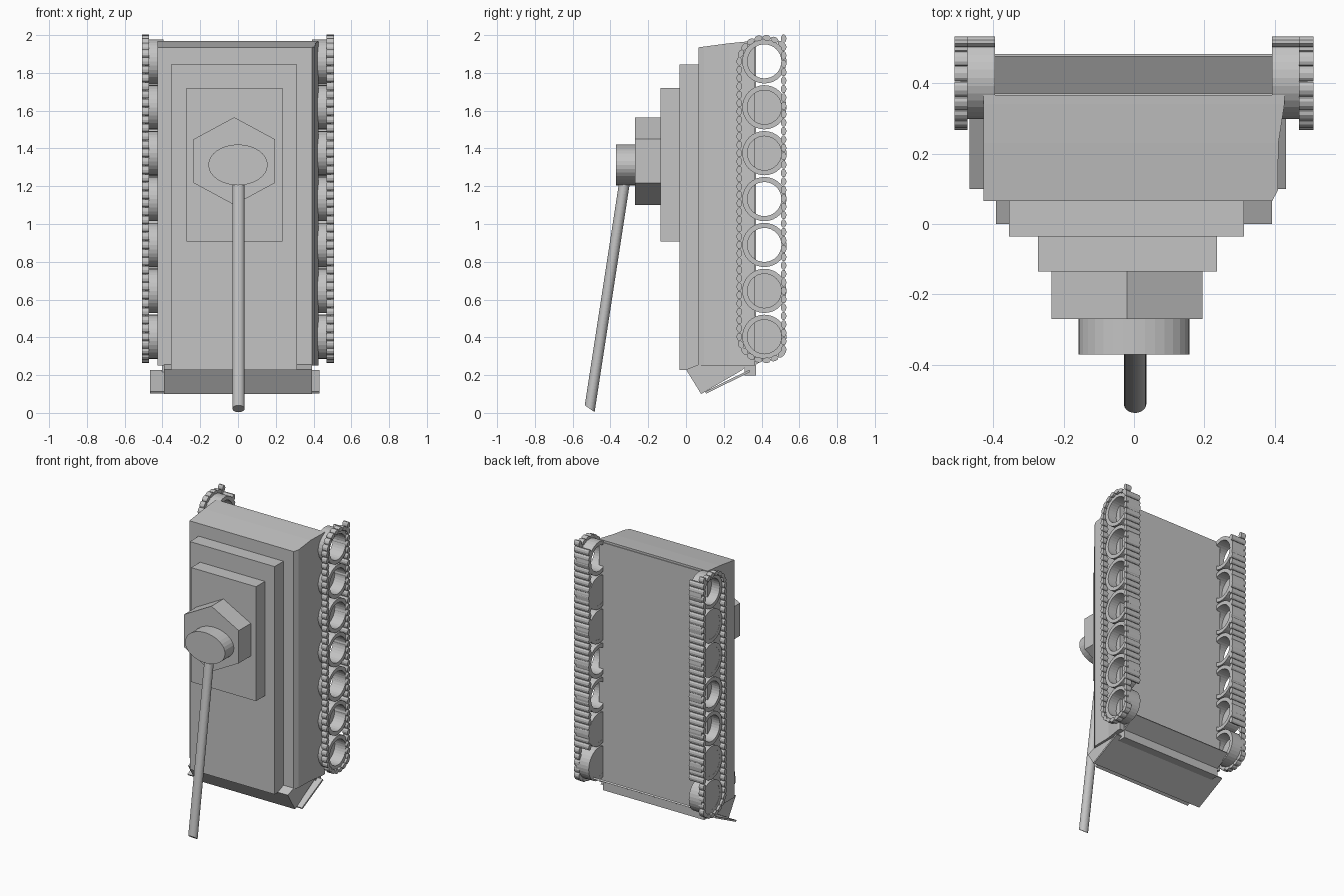
import bpy, bmesh
from math import sin, cos, pi, radians

cube = bpy.data.objects.get("Cube")
if cube:
    bpy.data.objects.remove(cube, do_unlink=True)

grey = bpy.data.materials.new("plain grey")
grey.use_nodes = True
COLOR = (0.55, 0.55, 0.55, 1)
grey.diffuse_color = COLOR
grey.node_tree.nodes["Principled BSDF"].inputs["Base Color"].default_value = COLOR


def finish(name, bm):
    bmesh.ops.recalc_face_normals(bm, faces=bm.faces)
    mesh = bpy.data.meshes.new(name)
    bm.to_mesh(mesh)
    bm.free()
    mesh.materials.append(grey)
    obj = bpy.data.objects.new(name, mesh)
    bpy.context.collection.objects.link(obj)


def loft(bm, rings, closed=False):
    """Skin equal rings of points; cap the ends, or join last to first."""
    rows = [[bm.verts.new(p) for p in ring] for ring in rings]
    n = len(rows[0])
    pairs = list(zip(rows, rows[1:] + rows[:1])) if closed else list(zip(rows, rows[1:]))
    for a, b in pairs:
        for i in range(n):
            j = (i + 1) % n
            bm.faces.new((a[i], a[j], b[j], b[i]))
    if not closed:
        bm.faces.new(rows[0])
        bm.faces.new(rows[-1])


def ellipse(n, ra, rb, start=0):
    return [(ra * cos(start + 2 * pi * i / n), rb * sin(start + 2 * pi * i / n))
            for i in range(n)]


def side_profile(name, x0, x1, pts):
    """Extrude a (y, z) outline across x."""
    bm = bmesh.new()
    loft(bm, [[(x, y, z) for y, z in pts] for x in (x0, x1)])
    finish(name, bm)


def face_profile(name, y0, y1, pts):
    """Extrude an (x, z) outline along y."""
    bm = bmesh.new()
    loft(bm, [[(x, y, z) for x, z in pts] for y in (y0, y1)])
    finish(name, bm)


def rect(x0, x1, z0, z1):
    return [(x0, z0), (x1, z0), (x1, z1), (x0, z1)]


# Upper hull: cross-sections stepping back from the deck, flaring on one side
bm = bmesh.new()
loft(bm, [[(x, y, z) for x, z in rect(-0.427, right, 0.25, top)]
          for y, right, top in ((0.065, 0.392, 1.935), (0.095, 0.408, 1.939),
                                (0.23, 0.41, 1.957), (0.34, 0.427, 1.968),
                                (0.366, 0.427, 1.97))])
finish("upper_hull", bm)

# Belly, its lower lip, nose and front plate
side_profile("belly", -0.402, 0.392,
             [(0.31, 0.198), (0.31, 1.96), (0.37, 1.955), (0.37, 0.198)])
side_profile("belly_lip", -0.402, 0.392,
             [(0.36, 0.25), (0.36, 0.262), (0.475, 0.33), (0.482, 0.32)])
side_profile("nose", -0.392, 0.392,
             [(0, 0.23), (0.065, 0.255), (0.32, 0.25), (0.3, 0.228), (0.08, 0.1)])
side_profile("front_plate", -0.467, 0.432,
             [(0.1, 0.112), (0.107, 0.102), (0.34, 0.217), (0.335, 0.228)])

# Stepped deck and turret
face_profile("deck_step_lower", -0.035, 0.07, rect(-0.354, 0.312, 0.228, 1.845))
face_profile("deck_step_upper", -0.135, -0.03, rect(-0.273, 0.236, 0.908, 1.72))
face_profile("turret", -0.27, -0.13,
             [(x - 0.02, z + 1.333) for x, z in ellipse(6, 0.248, 0.232, pi / 2)])
face_profile("turret_cap", -0.37, -0.265,
             [(x, z + 1.313) for x, z in ellipse(32, 0.157, 0.108)])

# Gun barrel, sheared at the muzzle
bm = bmesh.new()
loft(bm, [[(x + 0.003, cy + d, cz - 0.7 * d) for x, d in ellipse(32, 0.032, 0.026)]
          for cy, cz in ((-0.51, 0.022), (-0.318, 1.27))])
finish("gun_barrel", bm)

# Road wheels: open hoops, some with a disc on the same side
WHEEL_Y, PITCH, TOP, LOW = 0.415, 0.243, 1.861, 0.403
CAPPED = (1, 2, 5, 6)


def wheel(name, x0, x1, z, capped):
    bm = bmesh.new()
    section = [(x0, 0.117), (x1, 0.117), (x1, 0.09), (x0, 0.09)]
    loft(bm, [[(x, WHEEL_Y + r * c, z + r * s) for x, r in section]
              for c, s in ellipse(32, 1, 1)], closed=True)
    if capped:
        loft(bm, [[(x, WHEEL_Y + c, z + s) for c, s in ellipse(32, 0.1, 0.1)]
                  for x in (x0 + 0.001, x0 + 0.015)])
    finish(name, bm)


def link(bm, x0, x1, y, z, angle=0):
    ca, sa = cos(angle), sin(angle)
    loft(bm, [[(x, y + a * ca - b * sa, z + a * sa + b * ca)
               for a, b in ellipse(10, 0.015, 0.022)] for x in (x0, x1)])


def track(name, inner, mid, outer):
    bm = bmesh.new()
    narrow, wide = sorted((mid, outer)), sorted((inner, outer))
    steps = 34
    for i in range(steps):             # run beside the hull
        link(bm, *narrow, 0.282, LOW + (TOP - LOW) * i / (steps - 1))
    for i in range(38):                # ground run, wide between the end wheels
        z = 0.335 + 0.0445 * i
        link(bm, *(wide if 0.52 < z < 1.95 else narrow), 0.517, z)
    for k in range(1, 8):              # end curves
        a = radians(180 - 19 * k)
        y, dz = WHEEL_Y + 0.132 * cos(a), 0.125 * sin(a)
        link(bm, *narrow, y, TOP + dz, a)
        link(bm, *narrow, y, LOW - dz, -a)
    finish(name, bm)


for side, inner, mid, outer, rim in (("left", 0.392, 0.468, 0.509, 0.493),
                                     ("right", -0.394, -0.472, -0.509, -0.493)):
    x0, x1 = sorted((inner, rim))
    for i in range(7):
        wheel(f"{side}_wheel_{i + 1}", x0, x1, TOP - PITCH * i, i in CAPPED)
    track(f"{side}_track", inner, mid, outer)
